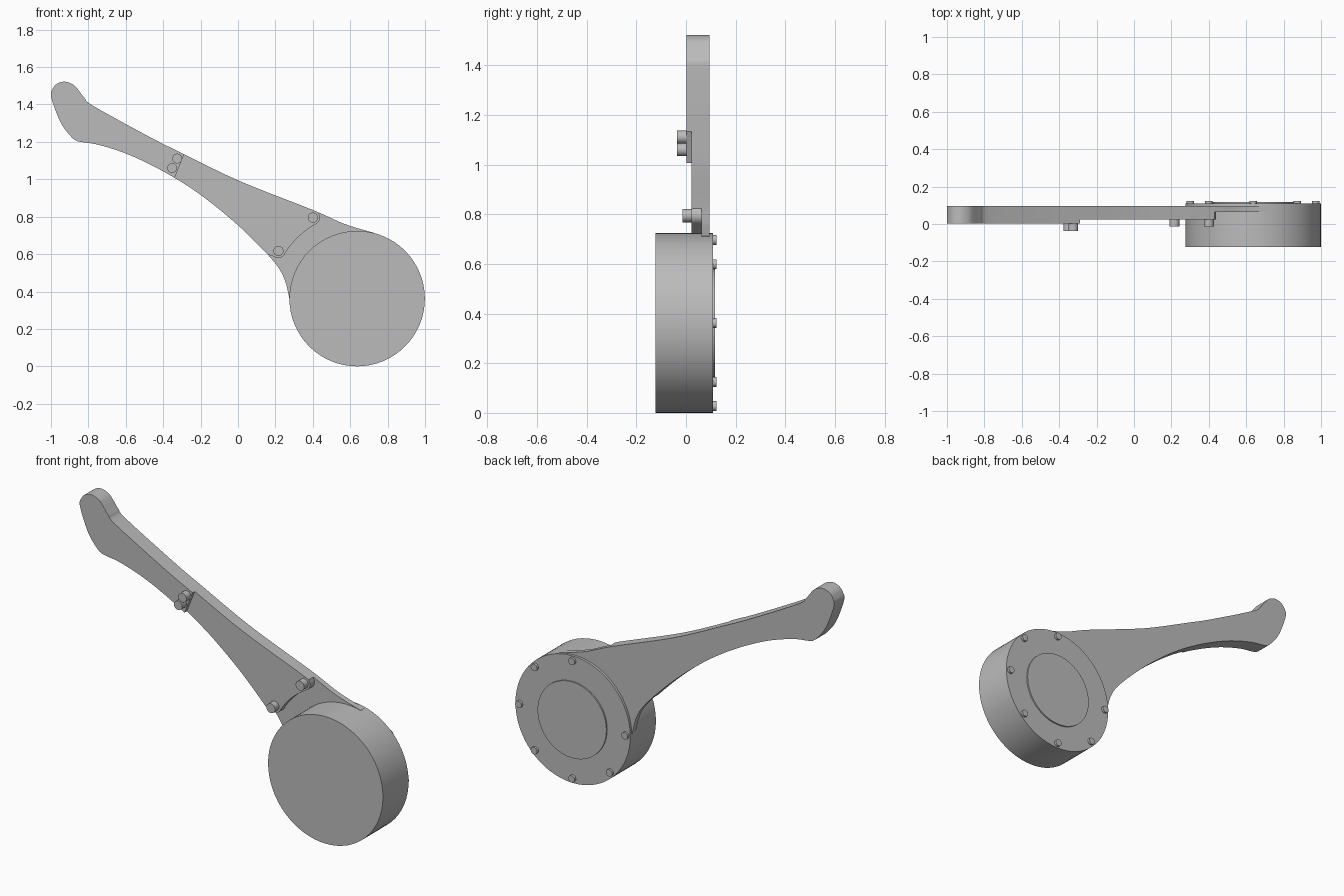
import bpy, bmesh
from math import sin, cos, radians, hypot, atan2, degrees
from mathutils import Vector

cube = bpy.data.objects.get("Cube")
if cube:
    bpy.data.objects.remove(cube)

GREY = (0.5, 0.5, 0.5, 1)
grey = bpy.data.materials.new("plain_grey")
grey.use_nodes = True
grey.diffuse_color = GREY
grey.node_tree.nodes["Principled BSDF"].inputs["Base Color"].default_value = GREY

DRUM = (0.637, 0.362)
RADIUS = 0.362


def polar(centre, r, angle):
    a = radians(angle)
    return (centre[0] + r * cos(a), centre[1] + r * sin(a))


def arc(centre, r, start, end, steps):
    return [polar(centre, r, start + (end - start) * i / steps) for i in range(steps + 1)]


def smooth_path(pts, steps=5):
    """Catmull-Rom curve through the points."""
    p = [Vector(q) for q in [pts[0]] + pts + [pts[-1]]]
    out = []
    for a, b, c, d in zip(p, p[1:], p[2:], p[3:]):
        for i in range(steps):
            t = i / steps
            out.append(0.5 * (2 * b + (c - a) * t + (2 * a - 5 * b + 4 * c - d) * t * t
                              + (3 * b - a - 3 * c + d) * t ** 3))
    return [tuple(v) for v in out] + [pts[-1]]


def prism(name, outline, front, back):
    """Extrude an x-z outline along y."""
    bm = bmesh.new()
    face = bm.faces.new([bm.verts.new((x, front, z)) for x, z in outline])
    ext = bmesh.ops.extrude_face_region(bm, geom=[face])
    verts = [g for g in ext["geom"] if isinstance(g, bmesh.types.BMVert)]
    bmesh.ops.translate(bm, verts=verts, vec=(0, back - front, 0))
    bmesh.ops.recalc_face_normals(bm, faces=bm.faces)
    mesh = bpy.data.meshes.new(name)
    bm.to_mesh(mesh)
    bm.free()
    mesh.materials.append(grey)
    obj = bpy.data.objects.new(name, mesh)
    bpy.context.collection.objects.link(obj)
    return obj


def cylinder(name, centre, r, front, back, sides):
    return prism(name, arc(centre, r, 0, 360, sides)[:-1], front, back)


def activate(obj):
    bpy.ops.object.select_all(action='DESELECT')
    obj.select_set(True)
    bpy.context.view_layer.objects.active = obj


def cut(obj, cutter):
    cutter.hide_render = True
    mod = obj.modifiers.new("cut", 'BOOLEAN')
    mod.operation = 'DIFFERENCE'
    mod.solver = 'EXACT'
    mod.object = cutter
    activate(obj)
    bpy.ops.object.modifier_apply(modifier=mod.name)
    bpy.data.objects.remove(cutter)


# Lever arm: curved silhouette, ending inside the drum
top_edge = [(0.73, 0.713), (0.57, 0.761), (0.4, 0.836), (0.01, 0.99), (-0.3, 1.14),
            (-0.47, 1.225), (-0.77, 1.39), (-0.82, 1.434), (-0.857, 1.482), (-0.884, 1.508)]
tip = [(-0.926, 1.522), (-0.967, 1.511), (-0.99, 1.485), (-1.0, 1.445), (-0.97, 1.353),
       (-0.937, 1.284), (-0.894, 1.23), (-0.868, 1.208)]
low_edge = [(-0.836, 1.199), (-0.74, 1.183), (-0.58, 1.13), (-0.39, 1.037), (-0.206, 0.921),
            (-0.02, 0.772), (0.115, 0.643), (0.206, 0.542), (0.25, 0.462), (0.275, 0.362)]
outline = smooth_path(top_edge + tip + low_edge) + [(0.6, 0.2)]
arm = prism("lever_arm", outline, 0.003, 0.095)

# Shallow step in front of the handle end
cut(arm, prism("step_cutter", [(-0.21, 1.33), (-0.41, 0.83), (1.2, -0.2), (1.2, 1.4)],
                -0.2, 0.023))

# Deeper recess around the drum, leaving rounded bosses at the two pegs
pegs = [(0.4, 0.795), (0.216, 0.617)]
angles = [degrees(atan2(z - DRUM[1], x - DRUM[0])) for x, z in pegs]
reach = [hypot(x - DRUM[0], z - DRUM[1]) for x, z in pegs]
BOSS = 0.038
recess = arc(pegs[0], BOSS, angles[0] - 90, angles[0] - 180, 8)
recess += arc(DRUM, reach[0] - BOSS, angles[0], angles[1], 16)[1:-1]
recess += arc(pegs[1], BOSS, angles[1] + 180, angles[1] + 90, 8)
recess += arc(DRUM, 0.7, angles[1] + 6, angles[0] + 354, 24)
cut(arm, prism("recess_cutter", recess, -0.2, 0.063))

# Round drum with a raised disc on its back
cylinder("drum", DRUM, RADIUS, -0.122, 0.109, 64)
cylinder("back_disc", DRUM, 0.217, 0.1, 0.117, 48)

# Ring of bolts on the back, with the place nearest the arm left empty
for i in range(8):
    if i != 3:
        cylinder(f"back_bolt_{i}", polar(DRUM, 0.335, 45 * i), 0.02, 0.1, 0.122, 20)

# Pegs on the front of the arm
for i, p in enumerate(pegs):
    cylinder(f"lower_peg_{i}", p, 0.027, -0.014, 0.04, 24)
for i, p in enumerate([(-0.325, 1.111), (-0.352, 1.06)]):
    cylinder(f"upper_peg_{i}", p, 0.026, -0.037, 0.04, 24)

# Smooth rounded walls, crisp rims
for obj in list(bpy.context.collection.objects):
    if obj.type == 'MESH' and grey.name in obj.data.materials:
        activate(obj)
        bpy.ops.object.shade_smooth_by_angle(angle=radians(30))
